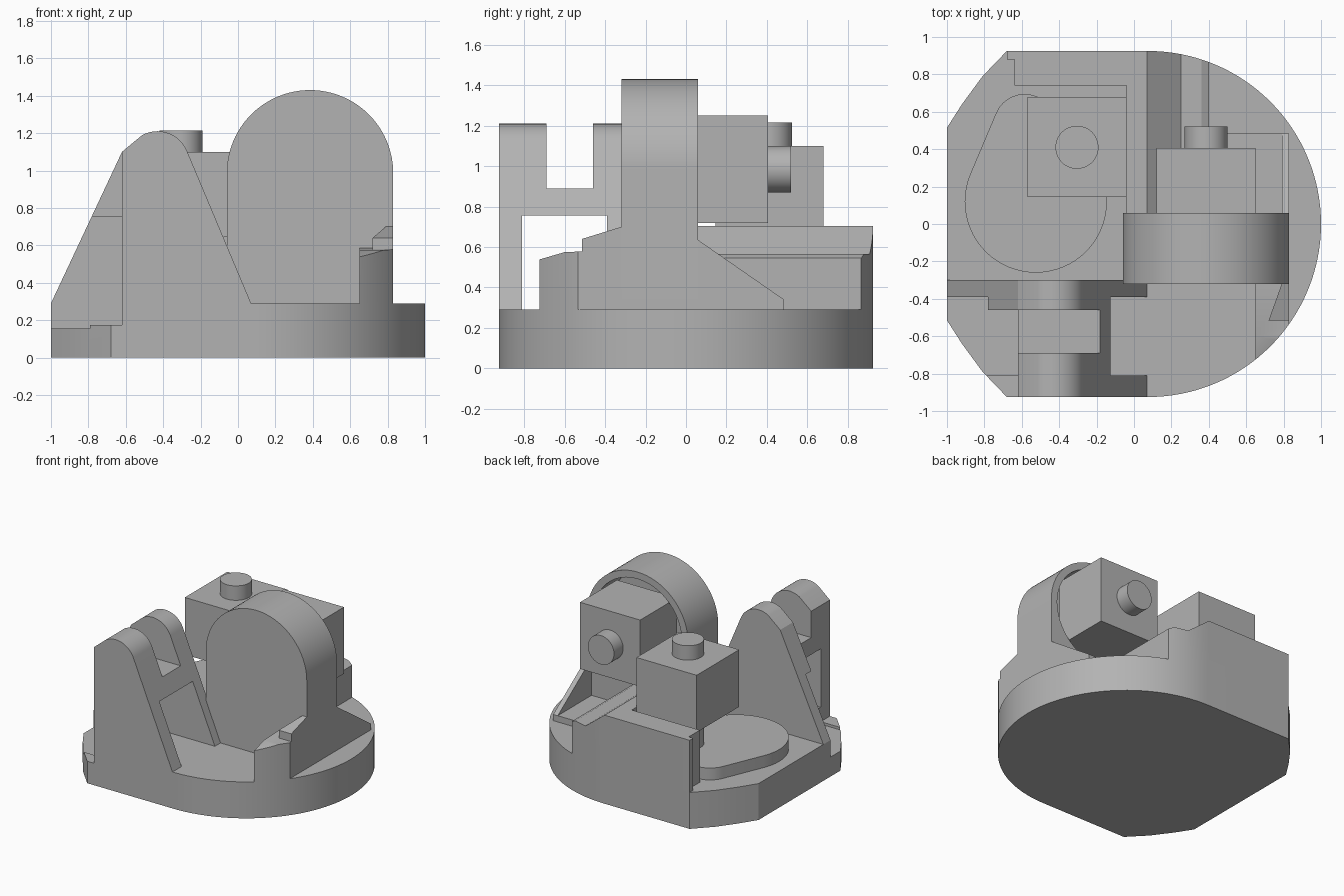
import bpy, bmesh
from math import cos, sin, radians, pi, sqrt
from mathutils import Vector

if "Cube" in bpy.data.objects:
    bpy.data.objects.remove(bpy.data.objects["Cube"], do_unlink=True)

grey = bpy.data.materials.new("plain grey")
grey.use_nodes = True
colour = (0.45, 0.45, 0.45, 1)
grey.diffuse_color = colour
grey.node_tree.nodes["Principled BSDF"].inputs["Base Color"].default_value = colour

FLOOR = 0.29          # top of the base
WALL = 0.705          # top of the rear wall
RADIUS, CX = 0.925, 0.075


def arc(cx, cy, r, start, end, n=32):
    steps = [radians(start + (end - start) * i / n) for i in range(n + 1)]
    return [(cx + r * cos(t), cy + r * sin(t)) for t in steps]


def finish(name, bm):
    bmesh.ops.recalc_face_normals(bm, faces=bm.faces)
    mesh = bpy.data.meshes.new(name)
    bm.to_mesh(mesh)
    bm.free()
    mesh.materials.append(grey)
    obj = bpy.data.objects.new(name, mesh)
    bpy.context.collection.objects.link(obj)
    return obj


def prism(name, points, axis, low, high):
    """Extrude a profile along an axis."""
    place = {"x": lambda p, d: (d, p[0], p[1]),
             "y": lambda p, d: (p[0], d, p[1]),
             "z": lambda p, d: (p[0], p[1], d)}[axis]
    bm = bmesh.new()
    rings = [[bm.verts.new(place(p, d)) for p in points] for d in (low, high)]
    for ring in rings:
        bm.faces.new(ring)
    n = len(points)
    for i in range(n):
        j = (i + 1) % n
        bm.faces.new((rings[0][i], rings[0][j], rings[1][j], rings[1][i]))
    return finish(name, bm)


def hull(name, points):
    bm = bmesh.new()
    for p in points:
        bm.verts.new(p)
    bmesh.ops.convex_hull(bm, input=bm.verts)
    bmesh.ops.dissolve_limit(bm, angle_limit=0.01, verts=bm.verts, edges=bm.edges)
    return finish(name, bm)


def box(name, x0, x1, y0, y1, z0, z1):
    return prism(name, [(x0, y0), (x1, y0), (x1, y1), (x0, y1)], "z", z0, z1)


def disc(name, cx, cy, r, axis, low, high):
    return prism(name, arc(cx, cy, r, 0, 360, 48)[:-1], axis, low, high)


def carve(obj, cutter, mode="DIFFERENCE"):
    """Apply a boolean and discard the helper."""
    mod = obj.modifiers.new("carve", "BOOLEAN")
    mod.operation, mod.object, mod.solver = mode, cutter, "EXACT"
    graph = bpy.context.evaluated_depsgraph_get()
    graph.update()
    mesh = bpy.data.meshes.new_from_object(obj.evaluated_get(graph))
    obj.modifiers.clear()
    obj.data = mesh
    bpy.data.objects.remove(cutter, do_unlink=True)
    return obj


# Plan outline: round right end, straight sides, clipped round left end
bulge = [(-1, 0.515), (-0.92, 0.64), (-0.81, 0.79), (-0.68, RADIUS)]
outline = arc(CX, 0, RADIUS, -90, 90, 64) + bulge[::-1] + [(x, -y) for x, y in bulge]


def trim(obj):
    return carve(obj, prism("trim", outline, "z", -0.1, 2), "INTERSECT")


# Base with the lowered front-left corner
base = prism("base", outline, "z", 0, FLOOR)
carve(base, box("cut", -1.2, -0.62, -0.81, -0.39, 0.155, 0.5))
carve(base, box("cut", -1.2, -0.62, -1.2, -0.805, 0.175, 0.5))

# Sloped front bracket with top notch, tunnel and cut-away left side
slope = [(0.07, FLOOR)] + arc(-0.43, 1.04, 0.17, 22, 120, 20) + [(-0.62, 1.1), (-1, FLOOR)]
bracket = prism("front_bracket", slope, "y", -1.1, -0.30)
carve(bracket, box("cut", -1.2, -0.62, -1.3, -0.46, 0.2, 1.5))
carve(bracket, box("cut", -1.2, 0.5, -0.69, -0.46, 0.89, 1.5))
carve(bracket, box("cut", -1.2, 0.5, -0.81, -0.39, 0.2, 0.755))
trim(bracket)

# Arched housing, hollow at the back
HX, HZ, HR = 0.385, 0.985, 0.445
arch = [(HX - HR, FLOOR), (HX + HR, FLOOR)] + arc(HX, HZ, HR, 0, 180, 48)
housing = prism("arched_housing", arch, "y", -0.32, 0.06)
carve(housing, disc("cut", HX, HZ, 0.39, "y", -0.2, 0.2))

# Rear wall with stepped right end and a lip at the left end
step = [(-0.64, FLOOR), (0.40, FLOOR), (0.40, 0.545), (0.36, 0.565),
        (0.25, 0.565), (0.07, WALL), (-0.64, WALL)]
rear = prism("rear_wall", step, "y", 0.06, 1.1)
carve(rear, box("cut", -0.9, -0.04, -0.1, 0.74, 0.2, 1))
trim(rear)
trim(box("rear_wall_lip", -0.68, -0.64, 0.88, 1.1, FLOOR, WALL))

# Side gusset and low slab behind the housing
prism("rear_gusset", [(0.06, FLOOR), (0.485, FLOOR), (0.485, 0.34), (0.06, 0.635)],
      "x", 0.79, HX + HR)
box("rear_slab", 0.40, 0.79, 0.06, 0.485, FLOOR, 0.34)

# Front buttress and its upper wedge
ramp = [(-0.32, FLOOR), (-1, FLOOR), (-1, 0.46), (-0.72, 0.54), (-0.6, 0.575), (-0.32, 0.585)]
trim(prism("front_buttress", ramp, "x", 0.65, HX + HR))
plan = [(0.72, -0.515, 0.64), (0.83, -0.515, 0.64), (0.83, -0.32, 0.70), (0.79, -0.32, 0.70)]
hull("buttress_wedge", plan + [(x, y, 0.57) for x, y, z in plan])

# Housing motor
box("housing_motor", 0.12, 0.65, -0.06, 0.405, 0.72, 1.25)
disc("housing_motor_pin", HX, HZ, 0.115, "y", -0.2, 0.52)

# Upright motor with its shaft and rounded drive plate
MX, MY = -0.305, 0.41
box("upright_motor", -0.57, -0.04, 0.145, 0.68, 0.645, 1.1)
disc("upright_motor_shaft", MX, MY, 0.115, "z", FLOOR, 1.215)
rims = arc(-0.525, 0.12, 0.38, 0, 360, 64) + arc(-0.585, 0.53, 0.165, 0, 360) + arc(MX, MY, 0.16, 0, 360)
hull("drive_plate", [(x, y, z) for z in (FLOOR, 0.385) for x, y in rims])

# Smooth curved surfaces, keep edges sharp
bpy.ops.object.select_all(action="DESELECT")
for obj in bpy.context.collection.objects:
    if obj.type == "MESH" and grey.name in obj.data.materials:
        obj.select_set(True)
        bpy.context.view_layer.objects.active = obj
bpy.ops.object.shade_smooth_by_angle(angle=radians(25))
